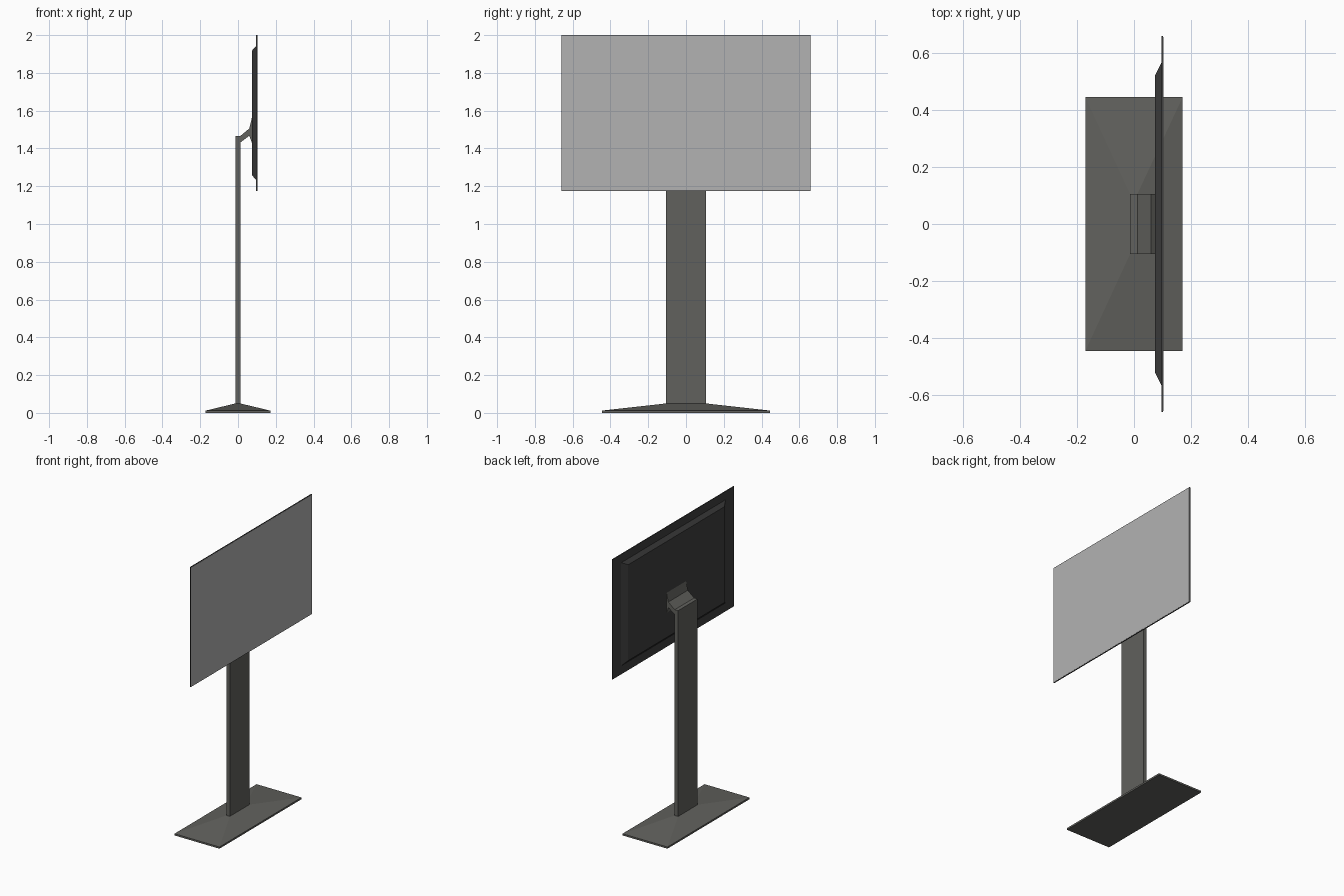
import bpy, bmesh
from mathutils import Vector

if "Cube" in bpy.data.objects:
    bpy.data.objects.remove(bpy.data.objects["Cube"])


def material(name, rgb):
    m = bpy.data.materials.new(name)
    m.diffuse_color = (*rgb, 1)
    m.use_nodes = True
    m.node_tree.nodes["Principled BSDF"].inputs["Base Color"].default_value = m.diffuse_color
    return m


DARK = material("dark_metal", (0.12, 0.12, 0.11))
BLACK = material("black_case", (0.05, 0.05, 0.05))
SCREEN = material("screen_grey", (0.45, 0.45, 0.45))


def finish(name, bm, mat):
    bmesh.ops.recalc_face_normals(bm, faces=bm.faces)
    me = bpy.data.meshes.new(name)
    bm.to_mesh(me)
    bm.free()
    me.materials.append(mat)
    ob = bpy.data.objects.new(name, me)
    bpy.context.collection.objects.link(ob)
    return ob


def loft(name, rings, mat):
    """Skin a list of equal-length point rings and cap both ends."""
    bm = bmesh.new()
    vs = [[bm.verts.new(Vector(p)) for p in r] for r in rings]
    n = len(vs[0])
    for a, b in zip(vs, vs[1:]):
        for i in range(n):
            j = (i + 1) % n
            bm.faces.new((a[i], a[j], b[j], b[i]))
    bm.faces.new(vs[0])
    bm.faces.new(vs[-1])
    return finish(name, bm, mat)


def rect_xy(x0, x1, hy, z):
    return [(x0, -hy, z), (x1, -hy, z), (x1, hy, z), (x0, hy, z)]


def rect_yz(x, hy, z0, z1):
    return [(x, -hy, z0), (x, hy, z0), (x, hy, z1), (x, -hy, z1)]


POLE_HALF = 0.106

# Foot: thin slab rising in a shallow pyramid to the pole
loft("base_plate", [rect_xy(-0.171, 0.171, 0.446, 0.0),
                    rect_xy(-0.171, 0.171, 0.446, 0.012),
                    rect_xy(-0.014, 0.012, POLE_HALF, 0.05)], DARK)

# Upright
loft("pole", [rect_xy(-0.014, 0.012, POLE_HALF, 0.045),
              rect_xy(-0.014, 0.012, POLE_HALF, 1.466)], DARK)

# Bent neck that flares against the case
loft("neck", [rect_yz(0.010, POLE_HALF, 1.43, 1.464),
              rect_yz(0.060, POLE_HALF, 1.467, 1.506),
              rect_yz(0.074, POLE_HALF, 1.428, 1.565)], DARK)

# Tapered rear case
loft("rear_case", [rect_yz(0.074, 0.523, 1.258, 1.918),
                   rect_yz(0.097, 0.569, 1.232, 1.944)], BLACK)

# Thin display panel and its screen face
loft("display_panel", [rect_yz(0.096, 0.66, 1.175, 2.0),
                       rect_yz(0.102, 0.66, 1.175, 2.0)], BLACK)
loft("screen", [rect_yz(0.101, 0.657, 1.178, 1.997),
                rect_yz(0.103, 0.657, 1.178, 1.997)], SCREEN)
